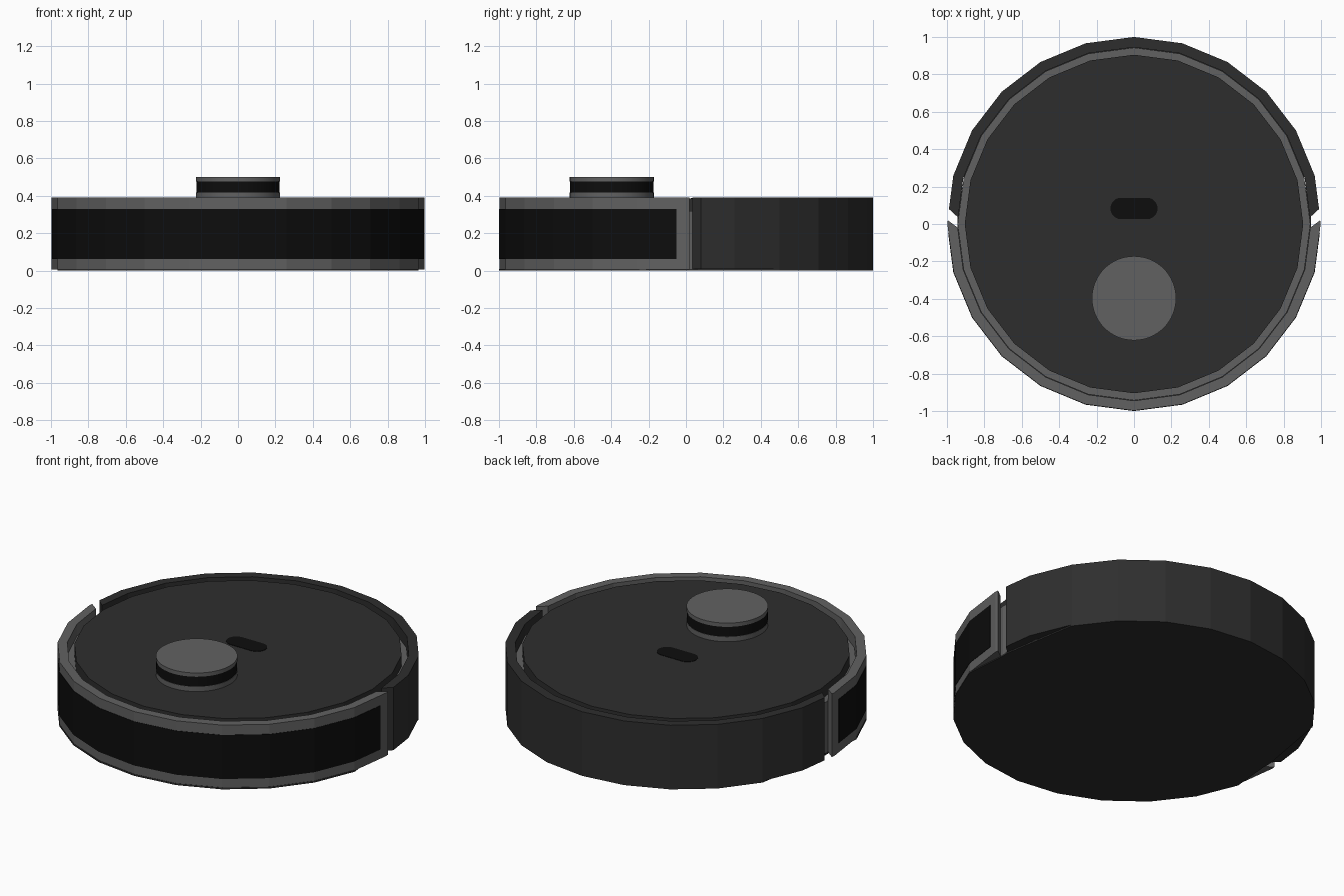
import bpy, bmesh
from math import sin, cos, pi, radians

if "Cube" in bpy.data.objects:
    bpy.data.objects.remove(bpy.data.objects["Cube"])


def material(name, v):
    m = bpy.data.materials.new(name)
    m.diffuse_color = (v, v, v, 1)
    m.use_nodes = True
    m.node_tree.nodes["Principled BSDF"].inputs["Base Color"].default_value = m.diffuse_color
    return m


DARK = material("dark_plastic", 0.027)
GREY = material("grey_plastic", 0.12)
BLACK = material("black_gloss", 0.004)


def finish(name, bm, mat):
    bmesh.ops.recalc_face_normals(bm, faces=bm.faces)
    me = bpy.data.meshes.new(name)
    bm.to_mesh(me)
    bm.free()
    me.materials.append(mat)
    ob = bpy.data.objects.new(name, me)
    bpy.context.collection.objects.link(ob)
    return ob


def prism(name, outline, z0, z1, mat):
    bm = bmesh.new()
    lo = [bm.verts.new((x, y, z0)) for x, y in outline]
    hi = [bm.verts.new((x, y, z1)) for x, y in outline]
    bm.faces.new(lo[::-1])
    bm.faces.new(hi)
    n = len(lo)
    for i in range(n):
        j = (i + 1) % n
        bm.faces.new((lo[i], lo[j], hi[j], hi[i]))
    return finish(name, bm, mat)


def shell(name, outer, inner, z0, z1, mat):
    """Curved wall with a rectangular section, between two matching paths."""
    bm = bmesh.new()
    rows = [[bm.verts.new(p) for p in ((*o, z0), (*o, z1), (*i, z1), (*i, z0))]
            for o, i in zip(outer, inner)]
    for a, b in zip(rows, rows[1:]):
        for k in range(4):
            m = (k + 1) % 4
            bm.faces.new((a[k], a[m], b[m], b[k]))
    bm.faces.new(rows[0])
    bm.faces.new(rows[-1])
    return finish(name, bm, mat)


def ring(r, n=24, cx=0, cy=0):
    return [(cx + r * cos(2 * pi * i / n), cy + r * sin(2 * pi * i / n)) for i in range(n)]


def at_y(r, y):
    """Point at height y on the right-hand polygon edges beside 0 degrees."""
    t = abs(y) / (r * sin(radians(15)))
    return (r + t * r * (cos(radians(15)) - 1), y)


def path(r, ends, sign):
    """Right-hand end points, 24-gon corners, then the mirrored end points."""
    mid = [(r * cos(radians(a)), sign * r * sin(radians(a))) for a in range(15, 180, 15)]
    start = [at_y(r, y) for y in ends]
    return start + mid + [(-x, y) for x, y in reversed(start)]


# Body: floor plate, inner core, raised lid
half = [(0.945, 0.04), (0.866, 0.5)]
back = [(cos(radians(a)), sin(radians(a))) for a in range(45, 136, 15)]
front = [(cos(radians(a)), sin(radians(a))) for a in range(195, 346, 15)]
plate = half + back + [(-x, y) for x, y in reversed(half)] + [(-0.945, -0.02)] + front + [(0.945, -0.02)]
prism("floor_plate", plate, 0, 0.01, DARK)
prism("inner_core", ring(0.943), 0.008, 0.32, GREY)
prism("lid", ring(0.905), 0.31, 0.387, DARK)

# Rear bumper and front wall
shell("rear_bumper", path(1, [0.08], 1), path(0.945, [0.035], 1), 0.008, 0.39, DARK)
shell("front_wall", path(0.998, [0.02, 0], -1), path(0.945, [-0.02, -0.03], -1), 0.006, 0.39, GREY)
shell("front_panel", path(1, [-0.05], -1), path(0.98, [-0.05], -1), 0.063, 0.33, BLACK)

# Button slot on the lid
slot = [((0.0685 if cos(a) > 0 else -0.0685) + 0.0575 * cos(a), 0.083 + 0.0575 * sin(a))
        for a in [2 * pi * (i + 0.5) / 32 for i in range(32)]]
prism("button_slot", slot, 0.38, 0.389, BLACK)

# Sensor turret: base, dark band, cap
for name, r, z0, z1, mat in (("turret_base", 0.225, 0.38, 0.417, GREY),
                             ("turret_band", 0.223, 0.417, 0.477, BLACK),
                             ("turret_cap", 0.225, 0.477, 0.5, GREY)):
    ob = prism(name, ring(r, 64, 0, -0.397), z0, z1, mat)
    bpy.ops.object.select_all(action='DESELECT')
    ob.select_set(True)
    bpy.context.view_layer.objects.active = ob
    bpy.ops.object.shade_smooth_by_angle(angle=radians(30))
